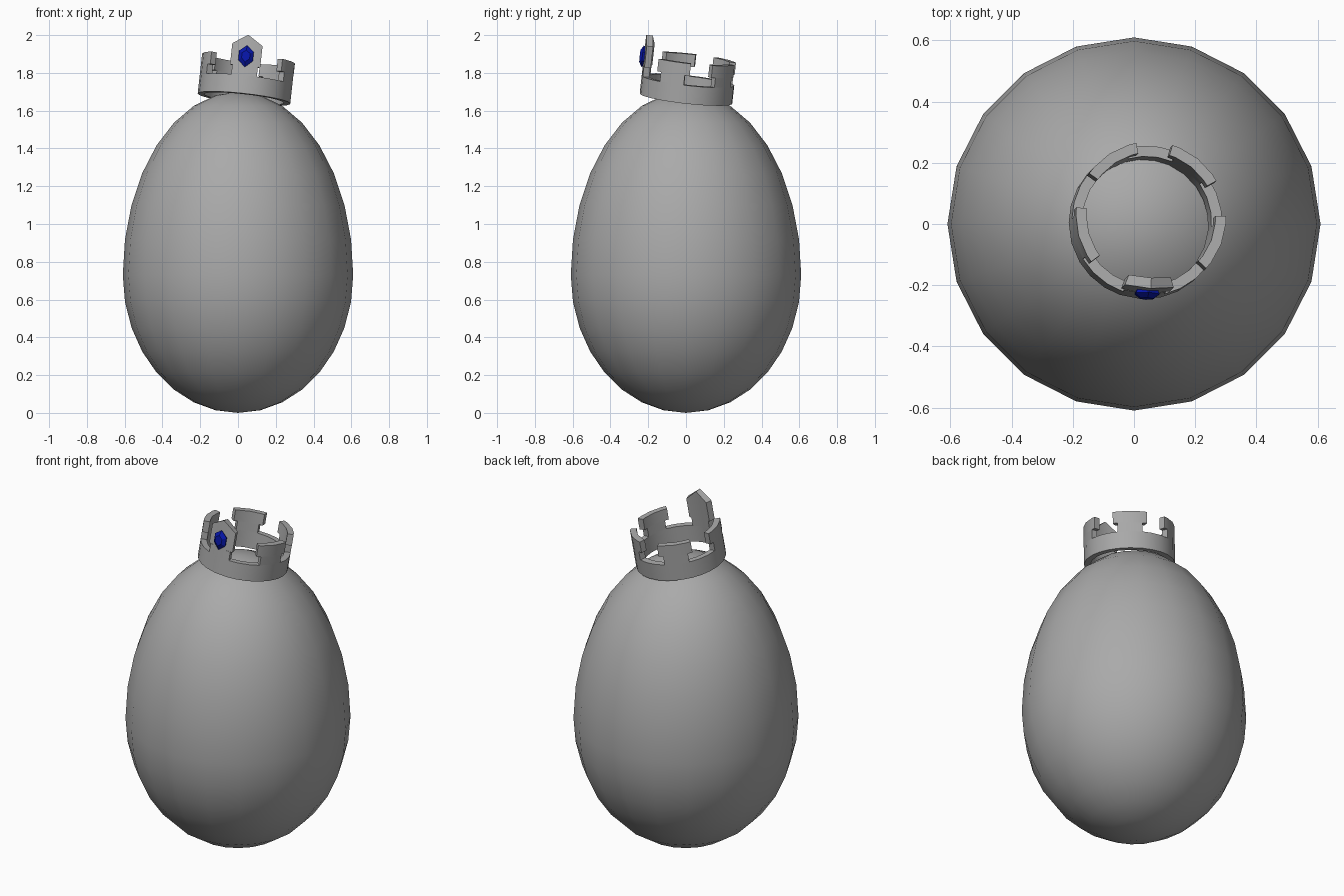
import bpy
import bmesh
from math import sin, cos, radians, pi
from mathutils import Vector, Matrix

if "Cube" in bpy.data.objects:
    bpy.data.objects.remove(bpy.data.objects["Cube"], do_unlink=True)


def material(name, rgb):
    m = bpy.data.materials.new(name)
    m.use_nodes = True
    m.diffuse_color = (*rgb, 1)
    m.node_tree.nodes["Principled BSDF"].inputs["Base Color"].default_value = (*rgb, 1)
    return m


grey = material("plain grey", (0.4, 0.4, 0.4))
blue = material("deep blue", (0.002, 0.008, 0.4))


def finish(bm, name, mat, angle=None):
    bmesh.ops.recalc_face_normals(bm, faces=bm.faces)
    mesh = bpy.data.meshes.new(name)
    bm.to_mesh(mesh)
    bm.free()
    mesh.materials.append(mat)
    obj = bpy.data.objects.new(name, mesh)
    bpy.context.collection.objects.link(obj)
    if angle:
        bpy.ops.object.select_all(action="DESELECT")
        obj.select_set(True)
        bpy.context.view_layer.objects.active = obj
        bpy.ops.object.shade_smooth_by_angle(angle=radians(angle))
    return obj


def bridge(bm, rings):
    for a, b in zip(rings, rings[1:]):
        n = len(a)
        for i in range(n):
            j = (i + 1) % n
            bm.faces.new((a[i], a[j], b[j], b[i]))


# Egg body: a short lower half and a taller upper half meeting at the girth
SIDES, RINGS = 20, 16
GIRTH, WIDEST, HEIGHT = 0.73, 0.61, 1.7
bm = bmesh.new()
rings = []
for k in range(1, RINGS):
    t = pi * (k / RINGS - 0.5)
    r = WIDEST * cos(t)
    z = GIRTH + sin(t) * (GIRTH if t < 0 else HEIGHT - GIRTH)
    rings.append([bm.verts.new((r * cos(2 * pi * i / SIDES), r * sin(2 * pi * i / SIDES), z))
                  for i in range(SIDES)])
bridge(bm, rings)
for ring, z in ((rings[0], 0), (rings[-1], HEIGHT)):
    pole = bm.verts.new((0, 0, z))
    for i in range(SIDES):
        bm.faces.new((ring[i], ring[(i + 1) % SIDES], pole))
finish(bm, "egg_body", grey, 60)

# Crown frame: tilted back and to one side, sitting on the egg
RADIUS, WALL, FRONT, STEP = 0.247, 0.035, 267, 72
up = Vector((0.11, 0.11, 0.988)).normalized()
tilt = Vector((0, 0, 1)).rotation_difference(up).to_matrix().to_4x4()
crown = Matrix.Translation((0.032, 0, 1.664)) @ tilt


def wall(bm, columns, closed=False):
    """Curved wall made from columns of (angle, bottom, top)."""
    rings = []
    for deg, low, high in columns:
        d = Vector((cos(radians(deg)), sin(radians(deg)), 0))
        corners = ((RADIUS, low), (RADIUS, high), (RADIUS - WALL, high), (RADIUS - WALL, low))
        rings.append([bm.verts.new(crown @ (d * r + Vector((0, 0, h)))) for r, h in corners])
    if closed:
        rings.append(rings[0])
    bridge(bm, rings)
    if not closed:
        bm.faces.new(rings[0])
        bm.faces.new(rings[-1])


NECK, CAP, PEAK = 16, 22, 19
BAND, SHOULDER, TOP = 0.097, 0.148, 0.214

# Crown band
bm = bmesh.new()
wall(bm, [(FRONT + STEP * k + a, 0, BAND) for k in range(5)
          for a in (0, NECK, 29, 43, STEP - NECK)], closed=True)
finish(bm, "crown_band", grey, 30)

# Four T-shaped battlements
for k in range(1, 5):
    c = FRONT + STEP * k
    bm = bmesh.new()
    wall(bm, [(c + a, BAND, SHOULDER) for a in (-NECK, 0, NECK)])
    wall(bm, [(c + a, SHOULDER, TOP) for a in (-CAP, -NECK, 0, NECK, CAP)])
    finish(bm, f"battlement_{k}", grey, 30)

# Tall pointed front plate on its narrower neck
bm = bmesh.new()
wall(bm, [(FRONT + a, BAND, SHOULDER) for a in (-NECK, 0, NECK)])
wall(bm, [(FRONT - PEAK, SHOULDER, 0.262), (FRONT, SHOULDER, 0.313),
          (FRONT + PEAK, SHOULDER, 0.262)])
finish(bm, "front_peak", grey, 30)

# Faceted gem on the front plate
d = Vector((cos(radians(FRONT)), sin(radians(FRONT)), 0))
side = Vector((-d.y, d.x, 0))
outline = [(0, 0.058), (0.039, 0.027), (0.039, -0.022), (0, -0.058), (-0.039, -0.022), (-0.039, 0.027)]
bm = bmesh.new()
rings = []
for scale, depth in ((0.8, -0.012), (1, 0.006), (0.55, 0.021)):
    rings.append([bm.verts.new(crown @ (d * (RADIUS + depth) + side * (x * scale)
                                        + Vector((0, 0, 0.197 + h * scale)))) for x, h in outline])
bridge(bm, rings)
bm.faces.new(rings[0])
bm.faces.new(rings[-1])
finish(bm, "front_gem", blue)
